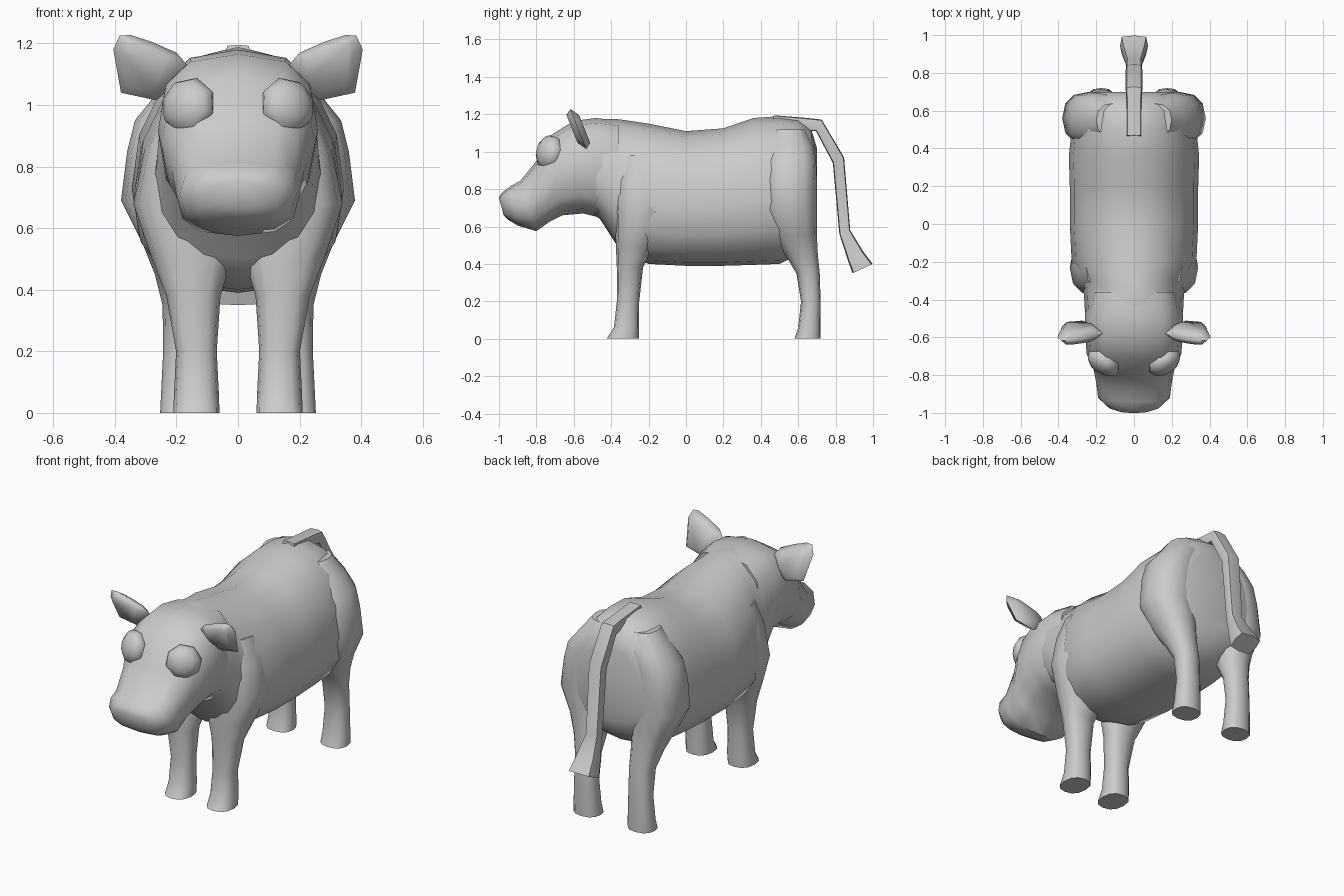
import bpy
import bmesh
import math
from mathutils import Vector

default_cube = bpy.data.objects.get("Cube")
if default_cube:
    bpy.data.objects.remove(default_cube, do_unlink=True)

hide = bpy.data.materials.new("plain grey")
hide.use_nodes = True
grey = (.6, .6, .6, 1)
hide.diffuse_color = grey
hide.node_tree.nodes["Principled BSDF"].inputs["Base Color"].default_value = grey


def finish(name, bm, mirrored=False, angle=50):
    """Turn a bmesh into a shaded object, optionally mirrored left to right."""
    bmesh.ops.recalc_face_normals(bm, faces=bm.faces)
    mesh = bpy.data.meshes.new(name)
    bm.to_mesh(mesh)
    bm.free()
    mesh.materials.append(hide)
    obj = bpy.data.objects.new(name, mesh)
    bpy.context.collection.objects.link(obj)
    bpy.ops.object.select_all(action="DESELECT")
    obj.select_set(True)
    bpy.context.view_layer.objects.active = obj
    bpy.ops.object.shade_smooth_by_angle(angle=math.radians(angle))
    if mirrored:
        mirror = obj.modifiers.new("left and right", "MIRROR")
        mirror.use_axis[0] = True
        mirror.use_mirror_merge = False
    return obj


def squash(value, power):
    return math.copysign(abs(value) ** (2 / power), value)


def loft(name, rings, sides=12, power=2.4, sag=0, mirrored=False):
    """Skin rounded rings, each given by x, half width and two (y, z) ends.
    Sag moves the widest point of each ring towards its first end."""
    bm = bmesh.new()
    loops = []
    for x, width, start, end in rings:
        a, b = Vector((x, *start)), Vector((x, *end))
        middle, half = (a + b) / 2, (b - a) / 2
        loop = []
        for i in range(sides):
            turn = math.tau * i / sides
            across = Vector((width * squash(math.cos(turn), power), 0, 0))
            along = squash(math.sin(turn), power)
            along += sag * (along * along - 1)
            loop.append(bm.verts.new(middle + across + half * along))
        loops.append(loop)
    for first, second in zip(loops, loops[1:]):
        for i in range(sides):
            j = (i + 1) % sides
            bm.faces.new((first[i], first[j], second[j], second[i]))
    bm.faces.new(loops[0])
    bm.faces.new(loops[-1])
    return finish(name, bm, mirrored)


def leg(name, rows):
    """Each row: height, x centre, half width, front y, back y."""
    rings = [(x, width, (front, z), (back, z)) for z, x, width, front, back in rows]
    return loft(name, rings, power=2.4, mirrored=True)


# Trunk rows: y, half width, underside height, back height
trunk = [
    (-.52, .24, .68, 1.16),
    (-.46, .26, .64, 1.175),
    (-.37, .265, .5, 1.175),
    (-.3, .28, .44, 1.165),
    (-.2, .33, .4, 1.15),
    (0, .34, .39, 1.11),
    (.2, .34, .39, 1.125),
    (.36, .345, .395, 1.18),
    (.5, .33, .4, 1.19),
    (.6, .32, .45, 1.175),
    (.67, .29, .51, 1.12),
    (.7, .21, .6, 1.02),
]
loft("body", [(0, w, (y, low), (y, high)) for y, w, low, high in trunk],
     sides=16, power=2.2, sag=.15)

# Head from the muzzle back to the neck: half width, jaw point, brow point
head = [
    (.08, (-.975, .66), (-1, .755)),
    (.14, (-.95, .635), (-.985, .78)),
    (.19, (-.9, .605), (-.94, .815)),
    (.2, (-.8, .575), (-.885, .845)),
    (.215, (-.73, .625), (-.8, .95)),
    (.25, (-.66, .66), (-.72, 1.09)),
    (.26, (-.55, .67), (-.6, 1.165)),
    (.26, (-.47, .65), (-.48, 1.18)),
    (.23, (-.36, .65), (-.36, 1.165)),
]
loft("head", [(0, *row) for row in head], power=2.7)

leg("front_legs", [
    (0, .135, .075, -.425, -.25),
    (.06, .135, .073, -.385, -.25),
    (.2, .135, .066, -.37, -.25),
    (.38, .145, .088, -.37, -.23),
    (.5, .15, .13, -.375, -.17),
    (.68, .195, .145, -.38, -.08),
    (.85, .18, .125, -.375, -.08),
    (.98, .14, .115, -.35, -.1),
])
leg("hind_legs", [
    (0, .175, .078, .58, .72),
    (.06, .175, .075, .6, .72),
    (.2, .175, .068, .615, .72),
    (.35, .175, .07, .59, .715),
    (.45, .185, .085, .53, .705),
    (.55, .2, .11, .46, .7),
    (.69, .235, .145, .42, .7),
    (.85, .22, .14, .41, .7),
    (.95, .2, .135, .42, .695),
    (1.03, .15, .12, .43, .685),
    (1.12, .1, .1, .46, .64),
])

# Tail ending in a flared tuft
tail = [
    (.04, (.46, 1.15), (.47, 1.195)),
    (.04, (.64, 1.11), (.65, 1.18)),
    (.044, (.695, 1.11), (.725, 1.172)),
    (.044, (.785, .94), (.845, .97)),
    (.04, (.82, .56), (.878, .58)),
    (.062, (.865, .42), (.945, .47)),
    (.074, (.89, .35), (.998, .4)),
]
loft("tail", [(0, *row) for row in tail], sides=8, power=5)

# Eyes: low bulging globes facing forward and outward
bm = bmesh.new()
bmesh.ops.create_uvsphere(bm, u_segments=8, v_segments=6, radius=.097)
bmesh.ops.scale(bm, verts=bm.verts, vec=(1, 1, .65))
bmesh.ops.rotate(bm, verts=bm.verts, matrix=Vector((0, 0, 1)).rotation_difference(
    Vector((.55, -.85, .2))).to_matrix())
bmesh.ops.translate(bm, verts=bm.verts, vec=(.16, -.73, .995))
finish("eyes", bm, mirrored=True)

# Ears: tilted leaf outlines thickened towards the middle
outline = [(.165, 1.13), (.2, 1.17), (.28, 1.205), (.35, 1.228), (.385, 1.225),
           (.405, 1.18), (.38, 1.04), (.265, 1.015), (.2, 1.07)]
bm = bmesh.new()


def ear_point(x, z, offset):
    return bm.verts.new((x, -.575 + (1.12 - z) * .4 + offset, z))


rim = [ear_point(x, z, 0) for x, z in outline]
for offset in (-.034, .034):
    inner = [ear_point(.3 + (x - .3) * .7, 1.12 + (z - 1.12) * .7, offset) for x, z in outline]
    for i in range(len(rim)):
        j = (i + 1) % len(rim)
        bm.faces.new((rim[i], rim[j], inner[j], inner[i]))
    bm.faces.new(inner)
finish("ears", bm, mirrored=True, angle=80)
